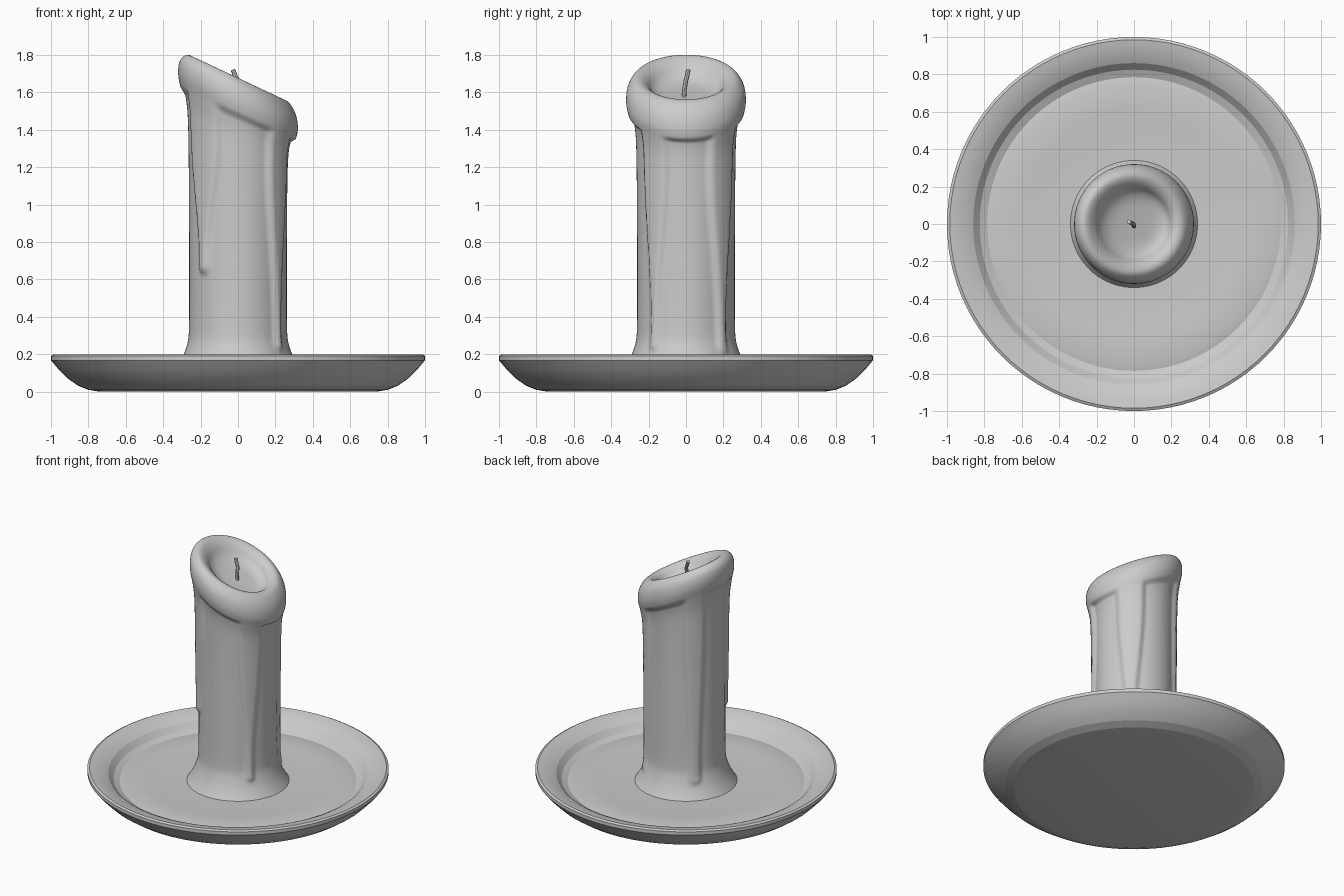
import bpy, math
from mathutils import Vector

if "Cube" in bpy.data.objects:
    bpy.data.objects.remove(bpy.data.objects["Cube"])


def smooth(a, b, v):
    t = max(0.0, min(1.0, (v - a) / (b - a)))
    return t * t * (3 - 2 * t)


def spline(points, steps):
    """Catmull-Rom through 2D profile points."""
    p = [Vector(points[0])] + [Vector(q) for q in points] + [Vector(points[-1])]
    out = []
    for i in range(1, len(p) - 2):
        a, b, c, d = p[i - 1:i + 3]
        n = max(3, int((c - b).length / steps))
        for k in range(n):
            t = k / n
            out.append(0.5 * (2 * b + (c - a) * t + (2 * a - 5 * b + 4 * c - d) * t * t
                              + (3 * b - a - 3 * c + d) * t ** 3))
    return out + [p[-1]]


def lathe(name, profile, sides, shape=None):
    """Revolve a profile about z, with an optional shaping function, and close both ends."""
    verts, faces = [], []
    for r, z in profile:
        for j in range(sides):
            a = 2 * math.pi * j / sides
            verts.append(shape(r, z, a) if shape else (r * math.cos(a), r * math.sin(a), z))
    for i in range(len(profile) - 1):
        for j in range(sides):
            k = (j + 1) % sides
            faces.append((i * sides + j, i * sides + k, (i + 1) * sides + k, (i + 1) * sides + j))
    faces.append(tuple(reversed(range(sides))))
    faces.append(tuple(range(len(verts) - sides, len(verts))))
    mesh = bpy.data.meshes.new(name)
    mesh.from_pydata(verts, [], faces)
    ob = bpy.data.objects.new(name, mesh)
    bpy.context.collection.objects.link(ob)
    return ob


def select(ob):
    bpy.ops.object.select_all(action='DESELECT')
    ob.select_set(True)
    bpy.context.view_layer.objects.active = ob


# Saucer with raised rim and sunken floor
plate = lathe("saucer", [
    (0.74, 0.0), (0.80, 0.01), (0.855, 0.032), (0.91, 0.07), (0.96, 0.12), (1.0, 0.168),
    (1.0, 0.192), (0.985, 0.2), (0.955, 0.195), (0.90, 0.18), (0.86, 0.16), (0.825, 0.122),
    (0.785, 0.105), (0.75, 0.112), (0.62, 0.114), (0.57, 0.109), (0.3, 0.108), (0.02, 0.108)], 96)
select(plate)
bpy.ops.object.shade_smooth_by_angle(angle=math.radians(12))

# Wax runs: angle, half width at top, half width at tip, height of tip
DRIPS = [(-38, 0.085, 0.03, 0.22), (45, 0.095, 0.035, 0.2),
         (137, 0.075, 0.045, 0.2), (227, 0.11, 0.04, 0.63)]


def wax_layer(a, z):
    best = z - 1.47
    for deg, top, tip, end in DRIPS:
        w = tip + (top - tip) * smooth(end + 0.1, 1.3, z)
        da = (a - math.radians(deg) + math.pi) % (2 * math.pi) - math.pi
        best = max(best, w - math.hypot(da * 0.28, max(0.0, end + tip - z)))
    return smooth(-0.015, 0.025, best)


def wax_shape(r, z, a):
    if r > 0.25 and z < 1.55:
        r -= 0.022 * (1 - wax_layer(a, z)) * smooth(0.12, 0.3, z)
    x, y = r * math.cos(a), r * math.sin(a)
    return (x, y, z - 0.47 * x * smooth(0.6, 1.6, z))


# Candle body with slanted, hollowed top
candle = lathe("candle", spline([
    (0.345, 0.1), (0.315, 0.15), (0.295, 0.22), (0.284, 0.35), (0.283, 0.7), (0.285, 1.1),
    (0.29, 1.35), (0.303, 1.46), (0.32, 1.55), (0.31, 1.625), (0.275, 1.672), (0.24, 1.675),
    (0.205, 1.65), (0.175, 1.61), (0.12, 1.585), (0.005, 1.58)], 0.014), 128, wax_shape)
select(candle)
bpy.ops.object.shade_smooth_by_angle(angle=math.radians(60))

# Bent wick
curve = bpy.data.curves.new("wick", 'CURVE')
curve.dimensions = '3D'
curve.bevel_depth = 0.012
curve.bevel_resolution = 2
curve.use_fill_caps = True
path = [(0, -0.012, 1.56), (0, -0.008, 1.62), (-0.003, 0.0, 1.665), (-0.015, 0.006, 1.69), (-0.027, 0.012, 1.72)]
line = curve.splines.new('POLY')
line.points.add(len(path) - 1)
for pt, co in zip(line.points, path):
    pt.co = (*co, 1)
wick = bpy.data.objects.new("wick", curve)
bpy.context.collection.objects.link(wick)
select(wick)
bpy.ops.object.convert(target='MESH')
bpy.ops.object.shade_smooth_by_angle()
